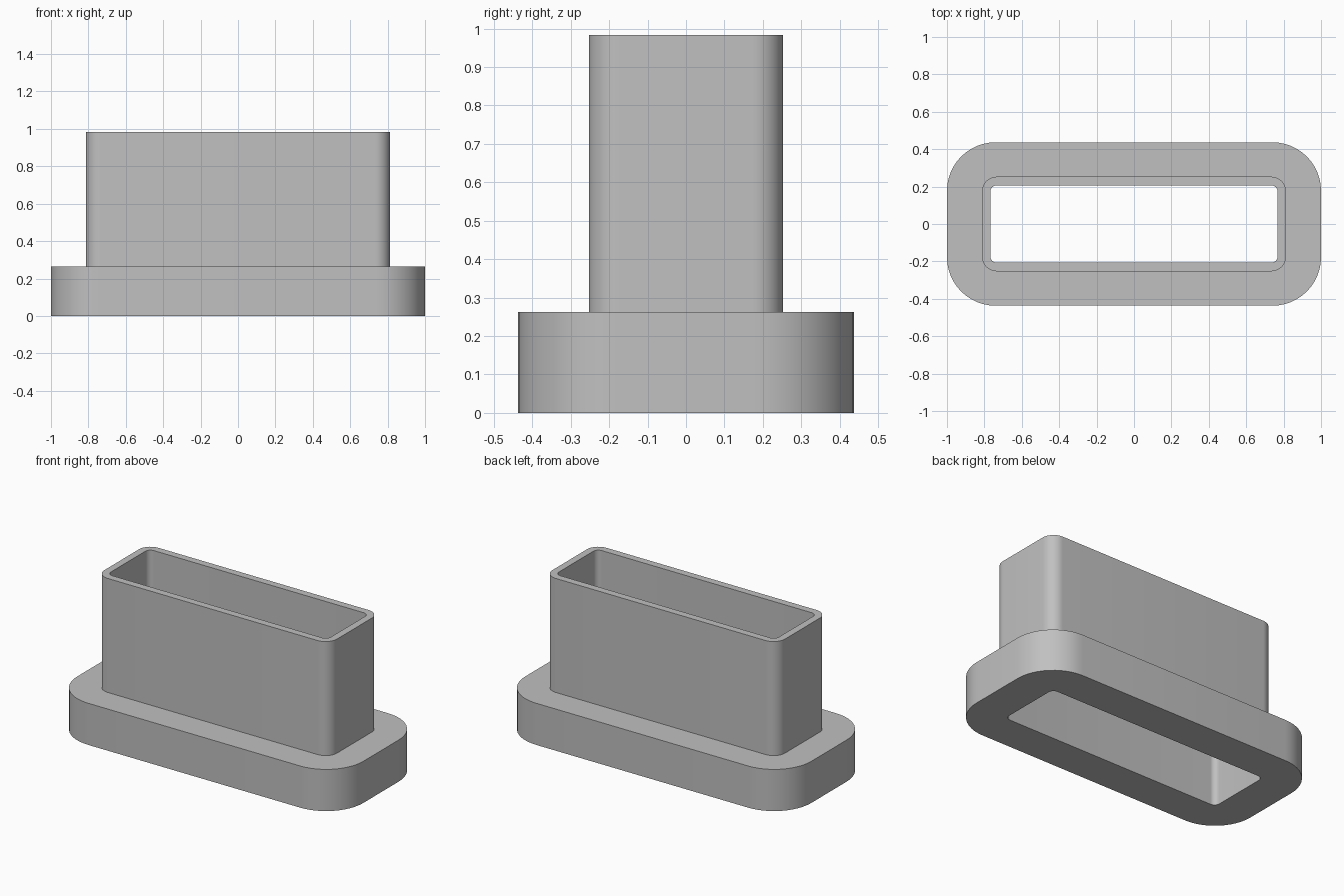
import bpy
import bmesh
from math import cos, sin, pi

# Remove the default cube only
cube = bpy.data.objects.get("Cube")
if cube:
    bpy.data.objects.remove(cube, do_unlink=True)

CORNER_STEPS = 12


def rounded_rectangle(half_x, half_y, radius):
    """Outline points, anticlockwise, with the same count for every size."""
    points = []
    for corner, (sx, sy) in enumerate([(1, 1), (-1, 1), (-1, -1), (1, -1)]):
        for step in range(CORNER_STEPS + 1):
            angle = (corner + step / CORNER_STEPS) * pi / 2
            points.append((sx * (half_x - radius) + radius * cos(angle),
                           sy * (half_y - radius) + radius * sin(angle)))
    return points


# Plain grey material
grey = bpy.data.materials.new("plain grey")
grey.use_nodes = True
colour = (0.53, 0.53, 0.53, 1)
grey.diffuse_color = colour
grey.node_tree.nodes["Principled BSDF"].inputs["Base Color"].default_value = colour

# Outlines of the flange, the sleeve wall and the opening
flange = rounded_rectangle(1.0, 0.437, 0.26)
wall = rounded_rectangle(0.813, 0.253, 0.08)
opening = rounded_rectangle(0.768, 0.207, 0.035)
flange_top, sleeve_top = 0.263, 0.983

# Closed wall section: up the outside, over the rim, down the inside
section = [(flange, 0), (flange, flange_top), (wall, flange_top),
           (wall, sleeve_top), (opening, sleeve_top), (opening, 0)]

bm = bmesh.new()
rings = [[bm.verts.new((x, y, z)) for x, y in outline] for outline, z in section]
for index, ring in enumerate(rings):
    following = rings[(index + 1) % len(rings)]
    for i in range(len(ring)):
        j = (i + 1) % len(ring)
        bm.faces.new((ring[i], ring[j], following[j], following[i]))
bmesh.ops.recalc_face_normals(bm, faces=bm.faces)

mesh = bpy.data.meshes.new("flanged_sleeve")
bm.to_mesh(mesh)
bm.free()
mesh.materials.append(grey)
sleeve = bpy.data.objects.new("flanged_sleeve", mesh)
bpy.context.collection.objects.link(sleeve)

# Smooth corners, crisp rims
bpy.ops.object.select_all(action="DESELECT")
sleeve.select_set(True)
bpy.context.view_layer.objects.active = sleeve
bpy.ops.object.shade_smooth_by_angle()
